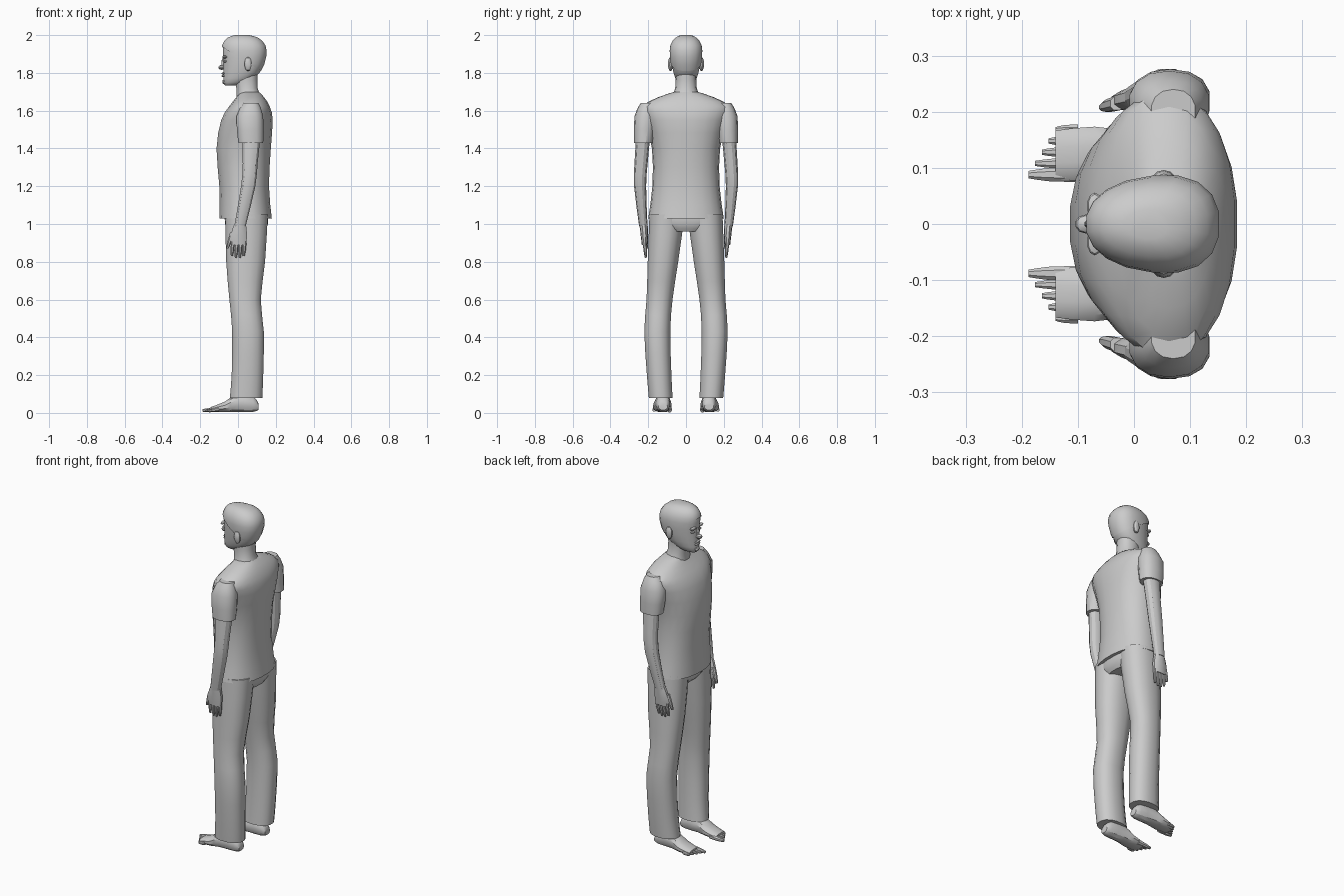
import bpy, bmesh
from math import cos, sin, pi, radians
from mathutils import Matrix, Vector

if "Cube" in bpy.data.objects:
    bpy.data.objects.remove(bpy.data.objects["Cube"])

grey = bpy.data.materials.new("plain grey")
grey.use_nodes = True
tone = (0.6, 0.6, 0.6, 1)
grey.diffuse_color = tone
grey.node_tree.nodes["Principled BSDF"].inputs["Base Color"].default_value = tone


def finish(name, bm, mirror=False):
    """Turn a bmesh into a shaded object, optionally repeated on the other side."""
    bmesh.ops.recalc_face_normals(bm, faces=bm.faces)
    mesh = bpy.data.meshes.new(name)
    bm.to_mesh(mesh)
    bm.free()
    mesh.materials.append(grey)
    obj = bpy.data.objects.new(name, mesh)
    bpy.context.collection.objects.link(obj)
    if mirror:
        modifier = obj.modifiers.new("other side", 'MIRROR')
        modifier.use_axis = (False, True, False)
    bpy.ops.object.select_all(action='DESELECT')
    obj.select_set(True)
    bpy.context.view_layer.objects.active = obj
    bpy.ops.object.shade_smooth_by_angle(angle=radians(30))


def ring(level, low, high, half, mid=0.0):
    """Section at a level: a range in depth, a half width and its middle."""
    return Vector((level, low, high, half, mid))


def refine(rings):
    """Add one smoothly interpolated section inside each span."""
    result = [rings[0]]
    for i, (start, end) in enumerate(zip(rings, rings[1:])):
        before = rings[max(i - 1, 0)]
        after = rings[min(i + 2, len(rings) - 1)]
        result.append((start + end) * 0.5 + (start + end - before - after) / 16)
        result.append(end)
    return result


def signed_power(value, power):
    return abs(value) ** power * (1 if value >= 0 else -1)


def skin(rings, sides, lengthwise=False, egg=0.0):
    """Closed rounded tube through the sections, upright or lying along x."""
    bm = bmesh.new()
    loops = []
    for level, low, high, half, mid in refine(rings):
        loop = []
        for i in range(sides):
            angle = 2 * pi * (i + 0.5) / sides
            across = signed_power(cos(angle), 0.88)
            depth = (low + high) / 2 + (high - low) / 2 * across
            side = mid + half * signed_power(sin(angle), 0.88) * (1 + egg * across)
            place = (level, side, depth) if lengthwise else (depth, side, level)
            loop.append(bm.verts.new(place))
        loops.append(loop)
    for lower, upper in zip(loops, loops[1:]):
        for i in range(sides):
            j = (i + 1) % sides
            bm.faces.new((lower[i], lower[j], upper[j], upper[i]))
    bm.faces.new(loops[0])
    bm.faces.new(loops[-1])
    return bm


def loft(name, *rings, sides=16, mirror=False, lengthwise=False):
    finish(name, skin(rings, sides, lengthwise), mirror)


def blob(name, place, size, mirror=False):
    """Small faceted ellipsoid, given its centre and its radii."""
    bm = bmesh.new()
    bmesh.ops.create_uvsphere(bm, u_segments=10, v_segments=6, radius=1)
    scale = Matrix.Diagonal((*size, 1))
    bm.transform(Matrix.Translation(place) @ scale)
    finish(name, bm, mirror)


def digit(name, root, tip, radius, lengthwise=False):
    """Tapered finger or toe from root to tip."""
    root, tip = Vector(root), Vector(tip)
    rings = []
    for step, taper in ((0, 1), (0.6, 0.9), (1, 0.5)):
        x, y, z = root.lerp(tip, step)
        level, depth = (x, z) if lengthwise else (z, x)
        size = radius * taper
        rings.append(ring(level, depth - size, depth + size, size, y))
    loft(name, *rings, sides=8, mirror=True, lengthwise=lengthwise)


# Shirt body with its hem, chest and sloping shoulders
loft("shirt",
     ring(level=1.03, low=-.1, high=.18, half=.2),
     ring(level=1.2, low=-.1, high=.165, half=.178),
     ring(level=1.4, low=-.115, high=.175, half=.18),
     ring(level=1.55, low=-.09, high=.185, half=.22),
     ring(level=1.62, low=-.05, high=.17, half=.235),
     ring(level=1.67, low=-.01, high=.14, half=.15),
     ring(level=1.7, low=.01, high=.11, half=.06),
     sides=22)
loft("sleeve",
     ring(level=1.43, low=0, high=.135, half=.05, mid=.225),
     ring(level=1.57, low=-.01, high=.135, half=.06, mid=.213),
     ring(level=1.64, low=.03, high=.11, half=.04, mid=.2),
     sides=14, mirror=True)

# Trousers: hips and two flared legs
loft("trouser_hips",
     ring(level=.96, low=-.04, high=.14, half=.12),
     ring(level=1, low=-.07, high=.16, half=.19),
     ring(level=1.06, low=-.07, high=.16, half=.18),
     sides=20)
loft("trouser_leg",
     ring(level=.08, low=-.045, high=.13, half=.064, mid=.134),
     ring(level=.2, low=-.035, high=.135, half=.066, mid=.142),
     ring(level=.43, low=-.032, high=.138, half=.07, mid=.152),
     ring(level=.6, low=-.047, high=.122, half=.07, mid=.14),
     ring(level=.8, low=-.064, high=.145, half=.082, mid=.122),
     ring(level=1.05, low=-.07, high=.16, half=.095, mid=.1),
     mirror=True)

# Bare arm and palm
loft("arm",
     ring(level=.99, low=-.02, high=.042, half=.023, mid=.226),
     ring(level=1.2, low=.015, high=.093, half=.033, mid=.243),
     ring(level=1.32, low=.024, high=.105, half=.036, mid=.238),
     ring(level=1.46, low=.02, high=.12, half=.038, mid=.227),
     sides=12, mirror=True)
loft("palm",
     ring(level=.89, low=-.036, high=.044, half=.014, mid=.22),
     ring(level=.94, low=-.042, high=.05, half=.02, mid=.22),
     ring(level=1.01, low=-.016, high=.042, half=.022, mid=.226),
     sides=10, mirror=True)

# Fingers hang side by side, the middle ones longest
for i in range(4):
    x = -.027 + i * .021
    reach = .815 + .01 * abs(i - 1.5)
    digit(f"finger_{i + 1}", root=(x, .22, .91), tip=(x - .006, .213, reach), radius=.0105)
digit("thumb", root=(-.03, .215, .955), tip=(-.056, .208, .87), radius=.013)

# Bare foot, with toes shortening outward
loft("foot",
     ring(level=.108, low=.015, high=.05, half=.024, mid=.122),
     ring(level=.08, low=.004, high=.09, half=.036, mid=.122),
     ring(level=-.01, low=.004, high=.098, half=.043, mid=.123),
     ring(level=-.07, low=.003, high=.06, half=.05, mid=.125),
     ring(level=-.14, low=.005, high=.033, half=.045, mid=.123),
     sides=12, mirror=True, lengthwise=True)
for i in range(5):
    y = .088 + i * .02
    front = -.188 + i * .012
    digit(f"toe_{i + 1}", root=(-.1, y, .018), tip=(front, y, .013),
          radius=.01 if i else .014, lengthwise=True)

# Neck and head
loft("neck",
     ring(level=1.66, low=-.01, high=.13, half=.08),
     ring(level=1.72, low=-.01, high=.105, half=.057),
     ring(level=1.8, low=-.03, high=.105, half=.055),
     sides=14)
skull = [
    ring(level=1.733, low=-.068, high=-.01, half=.022),
    ring(level=1.75, low=-.078, high=.045, half=.045),
    ring(level=1.8, low=-.078, high=.115, half=.066),
    ring(level=1.88, low=-.079, high=.146, half=.079),
    ring(level=1.94, low=-.08, high=.142, half=.077),
    ring(level=1.98, low=-.053, high=.105, half=.052),
    ring(level=1.995, low=-.01, high=.055, half=.02),
]
finish("head", skin(skull, sides=18, egg=.14))

# Cropped hair: a slightly larger crown cut along a sloping hairline
swell = ring(level=.005, low=-.006, high=.005, half=.006)
hair = skin([section + swell for section in skull], sides=18, egg=.14)
bmesh.ops.bisect_plane(hair, geom=hair.verts[:] + hair.edges[:] + hair.faces[:],
                       plane_co=(-.08, 0, 1.935), plane_no=(.62, 0, 1),
                       clear_inner=True)
finish("hair", hair)

# Facial features and ears
blob("nose_bridge", place=(-.077, 0, 1.85), size=(.012, .009, .032))
blob("nose_tip", place=(-.086, 0, 1.829), size=(.019, .017, .013))
for name, height in (("upper_lip", 1.797), ("lower_lip", 1.784)):
    blob(name, place=(-.075, 0, height), size=(.013, .023, .007))
blob("chin", place=(-.066, 0, 1.753), size=(.018, .024, .016))
blob("brow", place=(-.07, .032, 1.884), size=(.014, .024, .008), mirror=True)
blob("eye", place=(-.066, .031, 1.861), size=(.011, .013, .007), mirror=True)
blob("ear", place=(.053, .082, 1.847), size=(.02, .014, .038), mirror=True)
